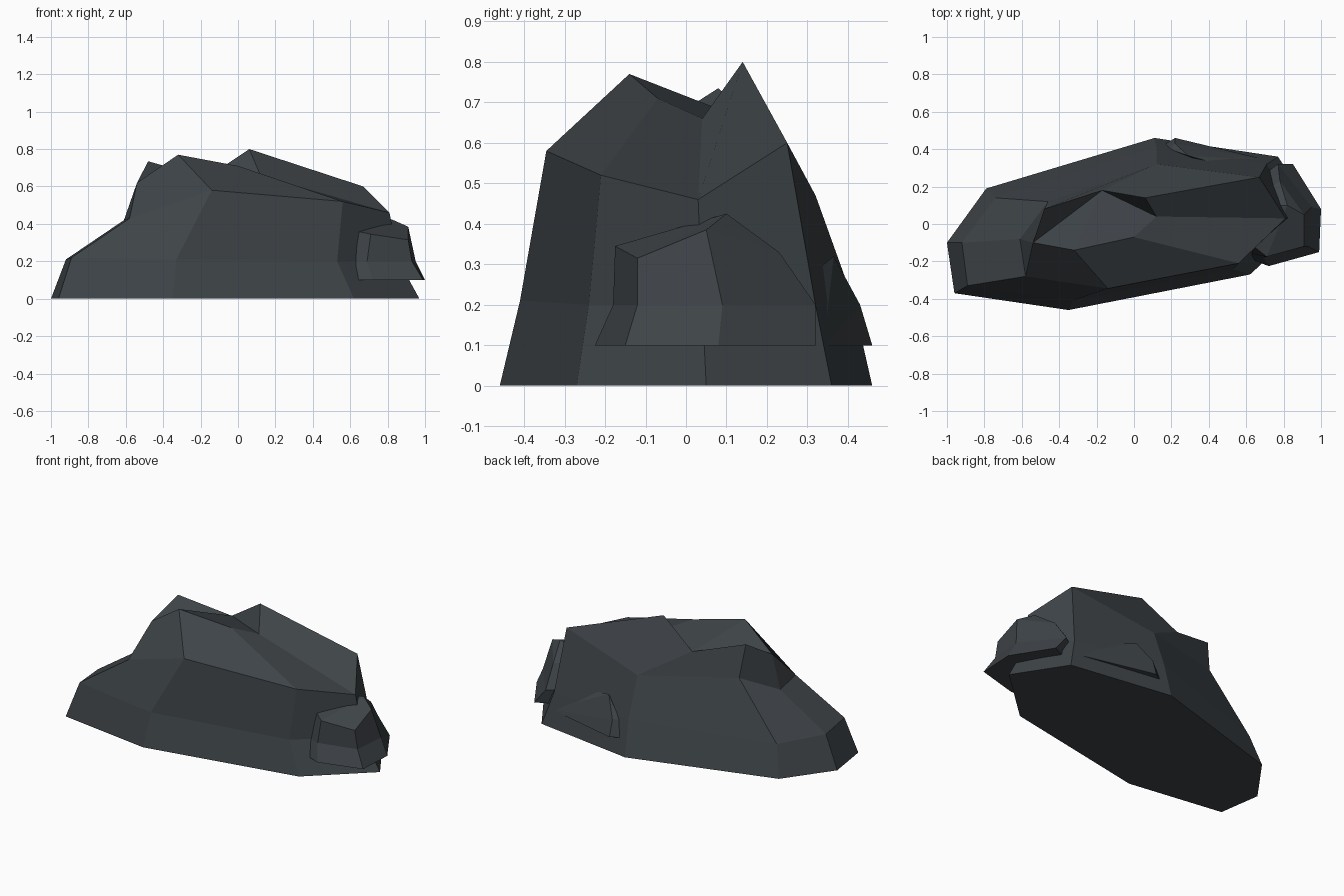
import bpy, bmesh

if "Cube" in bpy.data.objects:
    bpy.data.objects.remove(bpy.data.objects["Cube"])

slate = bpy.data.materials.new("dark slate grey")
slate.diffuse_color = (0.048, 0.057, 0.064, 1)
slate.use_nodes = True
slate.node_tree.nodes["Principled BSDF"].inputs["Base Color"].default_value = slate.diffuse_color


def finish(name, bm):
    bmesh.ops.recalc_face_normals(bm, faces=bm.faces[:])
    mesh = bpy.data.meshes.new(name)
    bm.to_mesh(mesh)
    bm.free()
    mesh.materials.append(slate)
    obj = bpy.data.objects.new(name, mesh)
    bpy.context.collection.objects.link(obj)
    return obj


def add_ring(bm, points):
    return [bm.verts.new(p) for p in points]


def bridge(bm, low, high):
    """Join two rings; repeated vertices collapse a quad to a triangle."""
    n = len(low)
    for i in range(n):
        j = (i + 1) % n
        corners = list(dict.fromkeys((low[i], low[j], high[j], high[i])))
        bm.faces.new(corners)


# Main boulder: ground outline, low bend, shoulder and twin-peaked crown
bm = bmesh.new()
ground = add_ring(bm, [(-1, -.10, 0), (-.96, -.37, 0), (-.35, -.46, 0), (.62, -.27, 0),
                       (.97, .05, 0), (.77, .36, 0), (.11, .46, 0), (-.79, .19, 0)])
bend = add_ring(bm, [(-.92, -.10, .21), (-.89, -.33, .22), (-.33, -.41, .21), (.53, -.24, .20),
                     (.86, .04, .20), (.71, .32, .20), (.12, .41, .22), (-.74, .14, .19)])
shoulder = add_ring(bm, [(-.61, -.08, .42), (-.58, -.28, .43), (-.14, -.345, .58), (.56, -.21, .52),
                         (.81, .03, .46), (.67, .25, .60), (.12, .32, .47), (-.46, .12, .53)])
crown = add_ring(bm, [(-.54, -.10, .62), (-.32, -.14, .77), (0, -.07, .71), (.12, .04, .66),
                      (.06, .14, .80), (-.17, .18, .645), (-.48, .08, .735)])
bm.faces.new(ground[::-1])
bridge(bm, ground, bend)
bridge(bm, bend, shoulder)
bridge(bm, shoulder, [crown[0]] + crown)
# Saddle between the peaks fans out from its lowest rear point
for i in (0, 1, 2, 3, 6):
    bm.faces.new((crown[i], crown[(i + 1) % 7], crown[5])
                 if i != 6 else (crown[6], crown[0], crown[5]))
finish("main_boulder", bm)

# Smaller rock leaning on the right end
bm = bmesh.new()
foot = add_ring(bm, [(.63, -.19, .10), (.72, -.225, .10), (.99, -.15, .10),
                     (1.0, .08, .10), (.85, .32, .10), (.60, .20, .10)])
waist = add_ring(bm, [(.63, -.16, .20), (.69, -.18, .20), (.93, -.12, .20),
                      (.95, .09, .20), (.77, .32, .20), (.60, .20, .20)])
rim = add_ring(bm, [(.64, -.12, .36), (.71, -.175, .345), (.91, -.12, .315),
                    (.91, .05, .385), (.78, .23, .33), (.60, .10, .38)])
peak = bm.verts.new((.82, .10, .425))
bm.faces.new(foot[::-1])
bridge(bm, foot, waist)
bridge(bm, waist, rim)
bridge(bm, rim, [peak] * 6)
finish("side_rock", bm)

# Thin outcrop emerging from the rear face
bm = bmesh.new()
add_ring(bm, [(.17, .43, .10), (.22, .46, .10), (.72, .34, .10), (.45, .28, .10),
              (.19, .40, .20), (.22, .43, .20), (.29, .365, .32), (.60, .28, .25)])
bmesh.ops.convex_hull(bm, input=bm.verts[:])
finish("rear_outcrop", bm)
